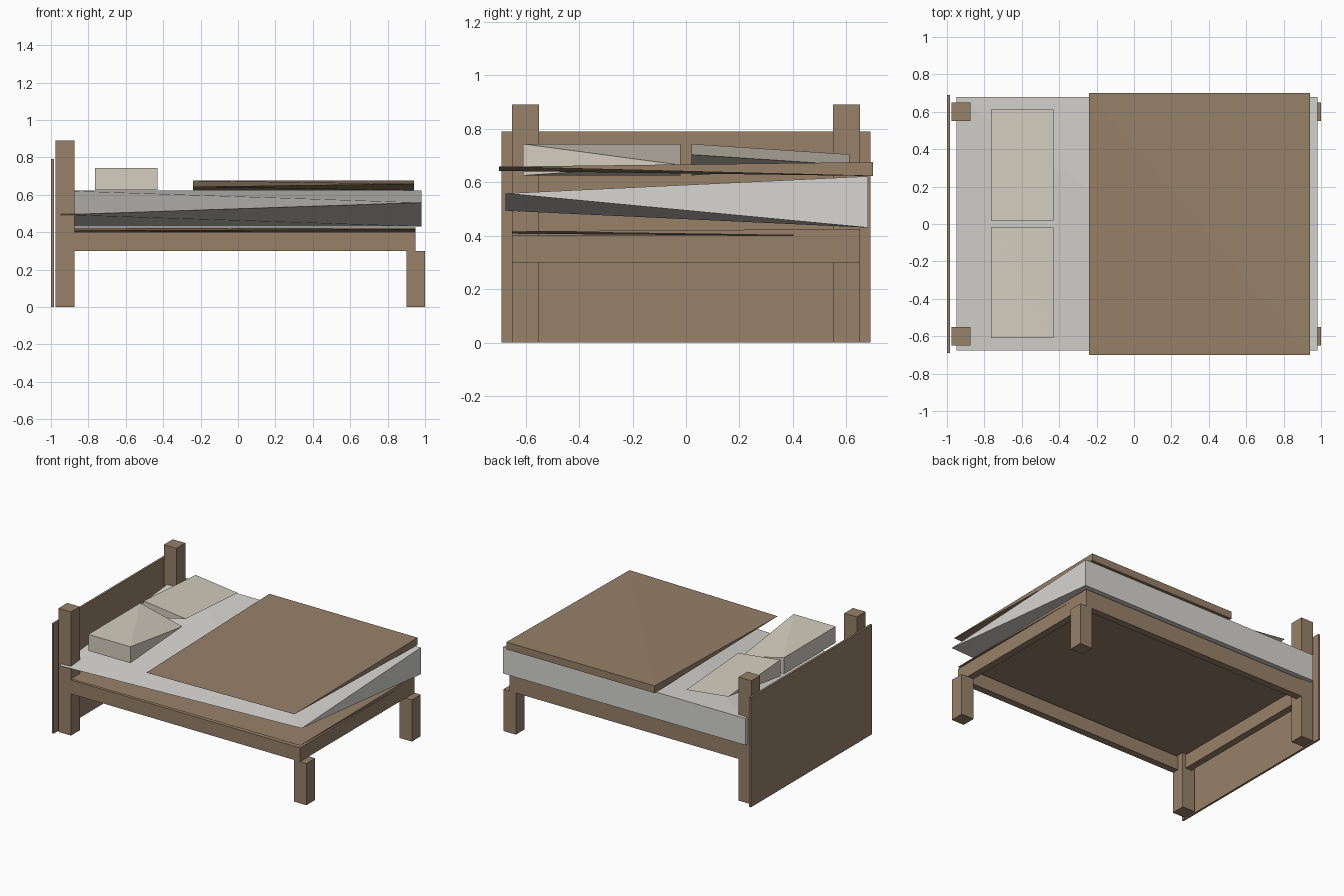
import bpy, bmesh

if "Cube" in bpy.data.objects:
    bpy.data.objects.remove(bpy.data.objects["Cube"])


def material(name, colour):
    m = bpy.data.materials.new(name)
    m.diffuse_color = (*colour, 1)
    m.use_nodes = True
    m.node_tree.nodes["Principled BSDF"].inputs["Base Color"].default_value = m.diffuse_color
    return m


wood = material("wood", (0.31, 0.22, 0.14))
linen = material("linen", (0.68, 0.67, 0.64))
cotton = material("cotton", (0.66, 0.62, 0.52))


def block(name, mat, x, y, corners):
    """Convex block; corners = heights at (x0,y0), (x1,y0), (x1,y1), (x0,y1).
    A corner with one height is pinched to a point, giving a wedge."""
    places = [(x[0], y[0]), (x[1], y[0]), (x[1], y[1]), (x[0], y[1])]
    bm = bmesh.new()
    for (px, py), heights in zip(places, corners):
        for z in heights:
            bm.verts.new((px, py, z))
    bmesh.ops.convex_hull(bm, input=bm.verts)
    bmesh.ops.dissolve_limit(bm, angle_limit=0.001, verts=bm.verts, edges=bm.edges)
    bmesh.ops.recalc_face_normals(bm, faces=bm.faces)
    mesh = bpy.data.meshes.new(name)
    bm.to_mesh(mesh)
    bm.free()
    mesh.materials.append(mat)
    ob = bpy.data.objects.new(name, mesh)
    bpy.context.collection.objects.link(ob)
    return ob


def box(name, mat, x, y, z):
    return block(name, mat, x, y, [z] * 4)


def wedge(name, mat, x, y, z, left, right):
    """Slab that tapers to a single edge along the front."""
    return block(name, mat, x, y, [(left,), (right,), z, z])


# headboard
box("headboard", wood, (-1.0, -0.985), (-0.69, 0.69), (0, 0.79))

# posts, legs and side rails, one pair per side
for side, s in (("front", -1), ("back", 1)):
    leg_y = sorted((s * 0.55, s * 0.65))
    box(side + "_head_post", wood, (-0.975, -0.875), leg_y, (0, 0.89))
    box(side + "_foot_leg", wood, (0.9, 1.0), leg_y, (0, 0.3))
    box(side + "_side_rail", wood, (-0.95, 0.95), sorted((s * 0.6, s * 0.65)), (0.3, 0.4))

# cross rails
box("head_rail", wood, (-0.95, -0.9), (-0.6, 0.6), (0.3, 0.4))
box("foot_rail", wood, (0.9, 0.95), (-0.6, 0.6), (0.3, 0.4))

# base board, mattress and blanket
wedge("base_board", wood, (-0.95, 0.95), (-0.65, 0.65), (0.398, 0.425), 0.407, 0.416)
wedge("mattress", linen, (-0.95, 0.98), (-0.675, 0.68), (0.43, 0.622), 0.493, 0.558)
wedge("blanket", wood, (-0.24, 0.94), (-0.7, 0.7), (0.623, 0.675), 0.642, 0.658)

# pillows
full = (0.625, 0.743)
block("front_pillow", cotton, (-0.765, -0.43), (-0.61, -0.02),
      [full, full, (0.664,), full])
block("back_pillow", cotton, (-0.765, -0.43), (0.02, 0.612),
      [full, (0.703,), (0.664,), (0.704,)])
